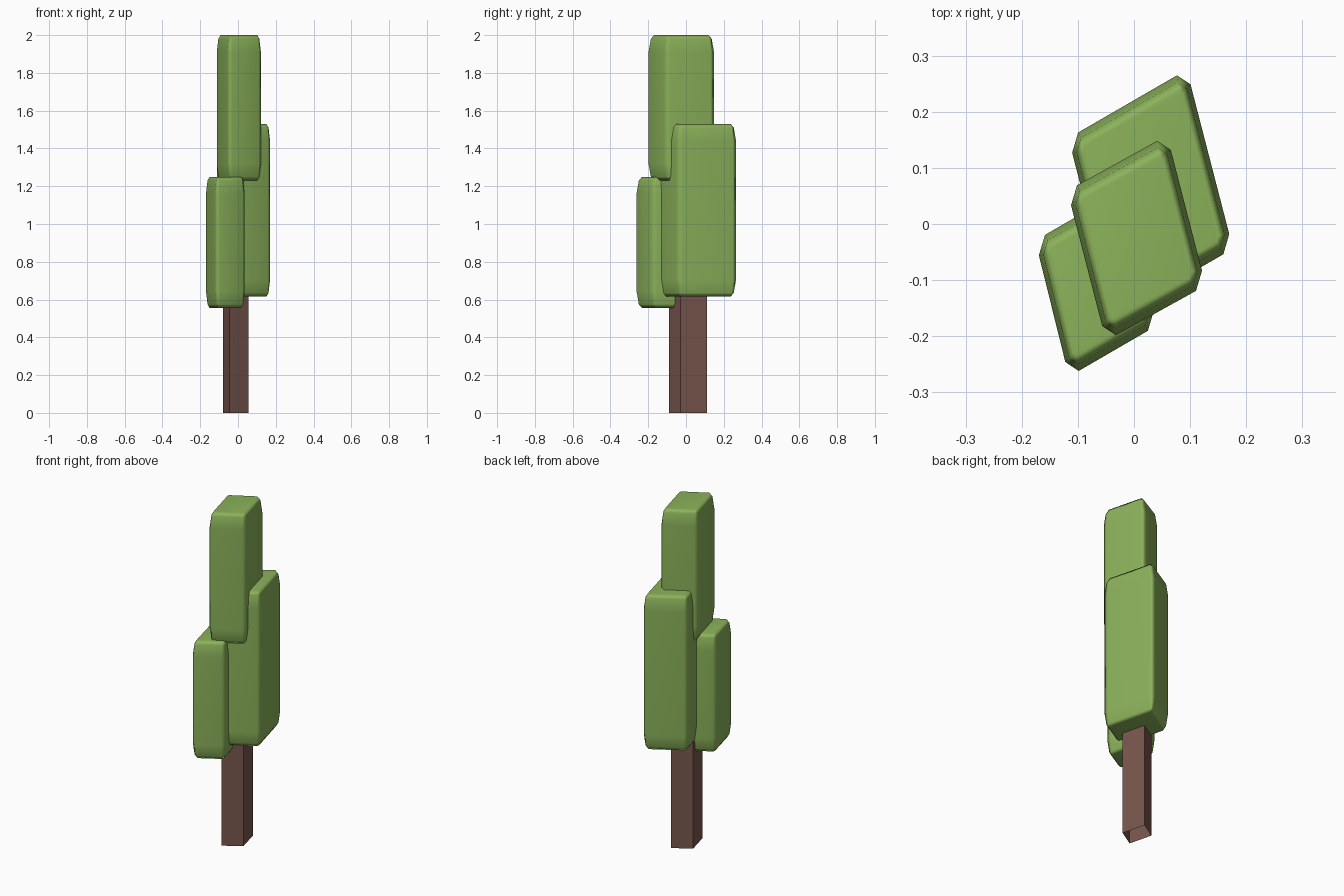
import bpy, bmesh
from mathutils import Vector

if "Cube" in bpy.data.objects:
    bpy.data.objects.remove(bpy.data.objects["Cube"])


def material(name, rgb):
    m = bpy.data.materials.new(name)
    m.diffuse_color = (*rgb, 1)
    m.use_nodes = True
    m.node_tree.nodes["Principled BSDF"].inputs["Base Color"].default_value = m.diffuse_color
    return m


LEAF = material("leaf green", (0.258, 0.445, 0.102))
BARK = material("bark brown", (0.19, 0.093, 0.074))


def make_object(name, rings, mat, caps):
    """Join equal-length rings of points into a skin."""
    bm = bmesh.new()
    loops = [[bm.verts.new(p) for p in ring] for ring in rings]
    n = len(loops[0])
    for a, b in zip(loops, loops[1:]):
        for i in range(n):
            j = (i + 1) % n
            bm.faces.new((a[i], a[j], b[j], b[i]))
    if "bottom" in caps:
        bm.faces.new(loops[0][::-1])
    if "top" in caps:
        bm.faces.new(loops[-1])
    mesh = bpy.data.meshes.new(name)
    bm.to_mesh(mesh)
    bm.free()
    mesh.materials.append(mat)
    obj = bpy.data.objects.new(name, mesh)
    bpy.context.collection.objects.link(obj)
    return obj


def skewed_ring(corner, e1, e2, z, inset):
    """Chamfered parallelogram, counter-clockwise; inset runs from 0 to 1."""
    c, u, v = Vector(corner), Vector(e1), Vector(e2)
    bu, bv = 0.020 / u.length, 0.027 / v.length
    ins_u, ins_v = bu * inset, bv * inset
    keep = 1 - 0.7 * inset
    cu, cv = ins_u + bu * keep, ins_v + bv * keep
    uv = [(ins_u, cv), (ins_u, 1 - cv), (cu, 1 - ins_v), (1 - cu, 1 - ins_v),
          (1 - ins_u, 1 - cv), (1 - ins_u, cv), (1 - cu, ins_v), (cu, ins_v)]
    return [(*(c + u * a + v * b), z) for a, b in uv]


def foliage(name, corner, e1, e2, z0, z1):
    # rounded shoulders: (height from the end, inset)
    steps = [(0.0, 1.0), (0.02, 0.42), (0.09, 0.0)]
    rings = [skewed_ring(corner, e1, e2, z0 + h, i) for h, i in steps]
    rings += [skewed_ring(corner, e1, e2, z1 - h, i) for h, i in reversed(steps)]
    obj = make_object(name, rings, LEAF, ("bottom", "top"))
    for p in obj.data.polygons:
        p.use_smooth = True
    mod = obj.modifiers.new("soft edges", 'WEIGHTED_NORMAL')
    mod.keep_sharp = True


# leaf blocks
foliage("top_foliage", (-0.119, 0.0595), (0.178, 0.0985), (0.069, -0.2675), 1.23, 2.0)
foliage("back_foliage", (-0.117, 0.153), (0.211, 0.122), (0.0825, -0.319), 0.615, 1.53)
foliage("front_foliage", (-0.176, -0.0295), (0.158, 0.0916), (0.060, -0.2425), 0.555, 1.25)

# trunk, open at the bottom
c, u, v = Vector((-0.08, 0.048)), Vector((0.1, 0.062)), Vector((0.035, -0.138))
base = [c, c + v, c + v + u, c + u]
make_object("trunk", [[(*p, z) for p in base] for z in (0, 0.8)], BARK, ("top",))
